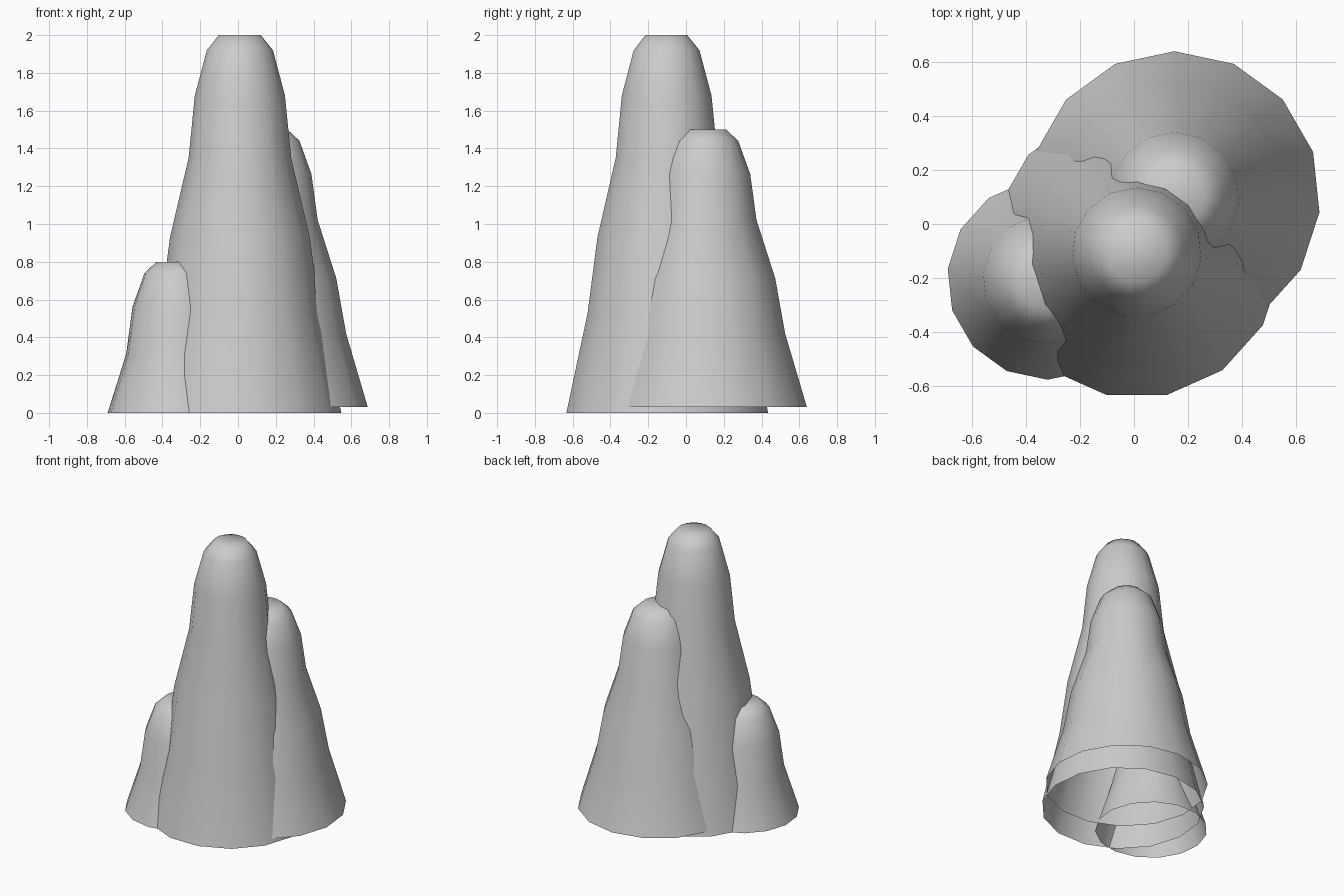
import bpy, bmesh
from math import pi, sin, cos

if "Cube" in bpy.data.objects:
    bpy.data.objects.remove(bpy.data.objects["Cube"])

SIDES = 15
# (radius, height) of the rounded spire, from the rim to the tip
PROFILE = [(0.54, 0), (0.425, 0.53), (0.372, 0.93), (0.273, 1.35),
           (0.24, 1.68), (0.176, 1.92), (0.112, 2.0)]


def spire(name, x, y, z, height, profile, turn):
    """Lathe the profile into an open-bottomed spire of the given height."""
    z0 = profile[0][1]
    k = height / (profile[-1][1] - z0)
    bm = bmesh.new()
    rings = []
    for r, h in profile:
        rings.append([bm.verts.new((r * cos(turn + 2 * pi * i / SIDES),
                                    r * sin(turn + 2 * pi * i / SIDES),
                                    (h - z0) * k)) for i in range(SIDES)])
    for a, b in zip(rings, rings[1:]):
        for i in range(SIDES):
            j = (i + 1) % SIDES
            bm.faces.new((a[i], a[j], b[j], b[i]))
    bm.faces.new(rings[-1])
    for f in bm.faces:
        f.smooth = True
    me = bpy.data.meshes.new(name)
    bm.to_mesh(me)
    bm.free()
    ob = bpy.data.objects.new(name, me)
    ob.location = (x, y, z)
    bpy.context.collection.objects.link(ob)
    return ob


# tall spire in the middle
spire("tall_spire", 0.01, -0.105, 0, 2.0, PROFILE, pi / 2)
# medium spire behind on the right
spire("medium_spire", 0.15, 0.10, 0.03, 1.47, PROFILE, pi / 2)
# small spire at front left: only the upper part of the profile
spire("small_spire", -0.32, -0.205, 0, 0.8, PROFILE[2:], -pi / 2)
